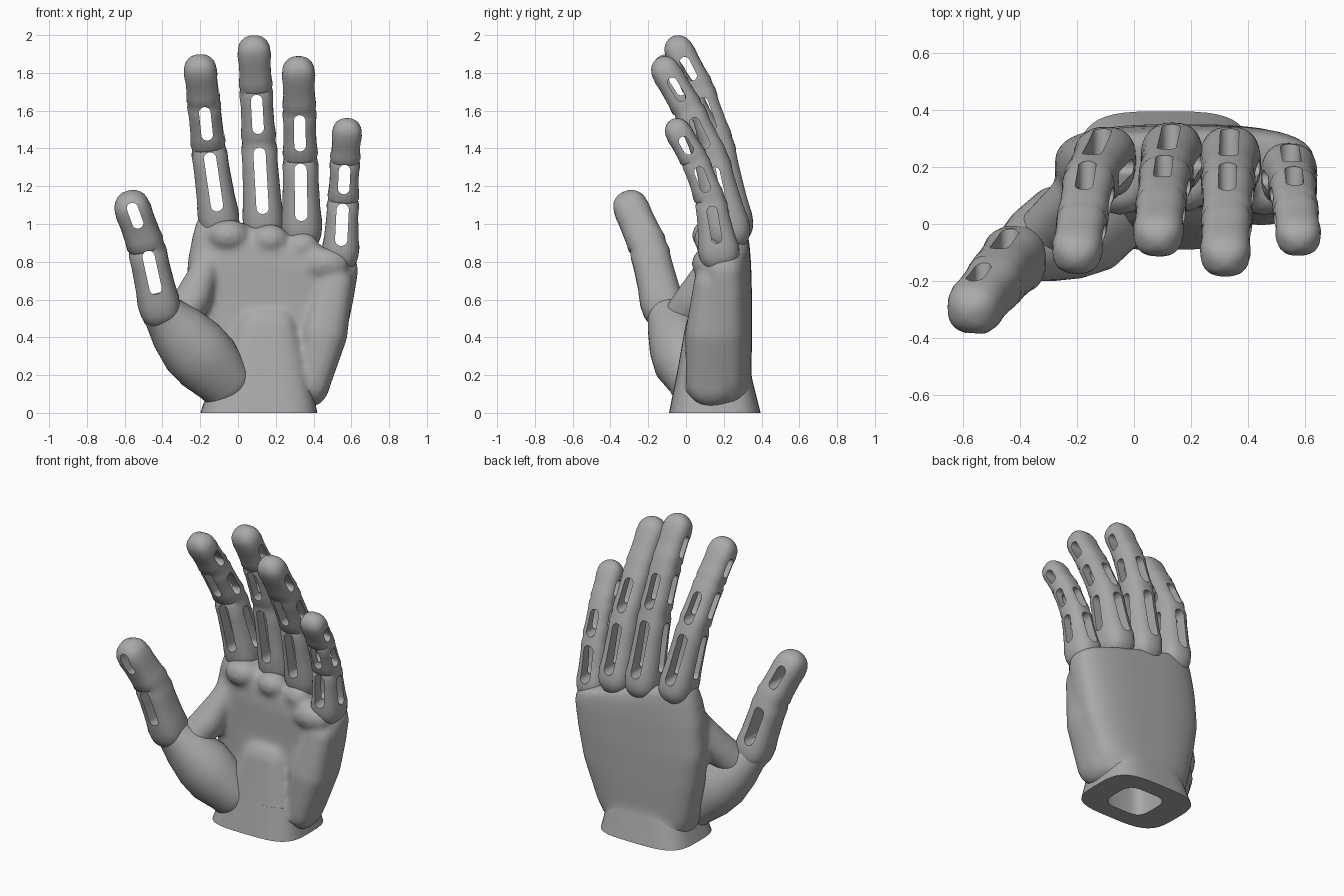
import bpy, bmesh, math
from mathutils import Vector, Matrix

cube = bpy.data.objects.get("Cube")
if cube:
    bpy.data.objects.remove(cube)

# One plain colour for the whole hand
grey = bpy.data.materials.new("matte grey")
grey.use_nodes = True
GREY = (0.4, 0.4, 0.4, 1)
grey.diffuse_color = GREY
grey.node_tree.nodes["Principled BSDF"].inputs["Base Color"].default_value = GREY

X, Y, Z = Vector((1, 0, 0)), Vector((0, 1, 0)), Vector((0, 0, 1))


def loft(bm, rings, power=2.5, count=32):
    """Skin superellipse rings given as (centre, side vector, depth vector)."""
    loops = []
    for c, s, d in rings:
        loop = []
        for i in range(count):
            a = math.tau * i / count
            ca, sa = math.cos(a), math.sin(a)
            u = math.copysign(abs(ca) ** (2 / power), ca)
            v = math.copysign(abs(sa) ** (2 / power), sa)
            loop.append(bm.verts.new(c + s * u + d * v))
        loops.append(loop)
    faces = [bm.faces.new(loops[0][::-1]), bm.faces.new(loops[-1])]
    for a, b in zip(loops, loops[1:]):
        for i in range(count):
            j = (i + 1) % count
            faces.append(bm.faces.new((a[i], a[j], b[j], b[i])))
    bmesh.ops.recalc_face_normals(bm, faces=faces)


def slabs(rows):
    """Level rings from (height, left, right, front, back, drop towards the left side)."""
    return [(Vector(((l + r) / 2, (f + b) / 2, z)), X * (r - l) / 2 - Z * drop, Y * (b - f) / 2)
            for z, l, r, f, b, drop in rows]


def tube(bm, stations, power=2.5):
    """Round-ended tube through stations of (point, half width, half depth)."""
    pts = [Vector(s[0]) for s in stations]
    rings = []
    last = len(pts) - 1
    for i, (_, w, d) in enumerate(stations):
        t = (pts[min(i + 1, last)] - pts[max(i - 1, 0)]).normalized()
        side = (X - t * t.x).normalized()
        deep = t.cross(side)
        ring = [(pts[i], side * w, deep * d)]
        if i in (0, last):
            cap, sign = max(w, d), (-1 if i == 0 else 1)
            ends = []
            for k in range(1, 8):
                a = math.pi / 2 * k / 7.2
                ends.append((pts[i] + t * sign * cap * math.sin(a),
                             side * w * math.cos(a), deep * d * math.cos(a)))
            ring = ends[::-1] + ring if i == 0 else ring + ends
        rings += ring
    loft(bm, rings, power)


def make(name, bm):
    mesh = bpy.data.meshes.new(name)
    bm.to_mesh(mesh)
    bm.free()
    ob = bpy.data.objects.new(name, mesh)
    bpy.context.collection.objects.link(ob)
    mesh.materials.append(grey)
    return ob


def finish(ob, cutters=(), angle=40):
    """Apply cutters and modifiers, then shade smooth with sharp edges kept."""
    for c in cutters:
        m = ob.modifiers.new("cut", "BOOLEAN")
        m.operation, m.solver, m.object = "DIFFERENCE", "EXACT", c
    bpy.context.view_layer.update()
    dg = bpy.context.evaluated_depsgraph_get()
    mesh = bpy.data.meshes.new_from_object(ob.evaluated_get(dg))
    ob.modifiers.clear()
    ob.data = mesh
    bpy.ops.object.select_all(action="DESELECT")
    ob.select_set(True)
    bpy.context.view_layer.objects.active = ob
    bpy.ops.object.shade_smooth_by_angle(angle=math.radians(angle))


def slot(a, b, mid, fraction, width, through):
    """Stadium-shaped cutter between two joints, going along 'through'."""
    a, b = Vector(a), Vector(b)
    u = b - a
    u -= through * u.dot(through)
    length = u.length * fraction
    u.normalize()
    v = through.cross(u)
    c, r = a.lerp(b, mid), width / 2
    bm = bmesh.new()
    loop = []
    for i in range(24):
        ang = math.tau * (i + 0.5) / 24
        off = math.copysign(length / 2 - r, math.cos(ang))
        loop.append(bm.verts.new(c - through * 0.25 + u * (off + r * math.cos(ang))
                                 + v * r * math.sin(ang)))
    face = bm.faces.new(loop)
    ext = bmesh.ops.extrude_face_region(bm, geom=[face])
    moved = [e for e in ext["geom"] if isinstance(e, bmesh.types.BMVert)]
    bmesh.ops.translate(bm, verts=moved, vec=through * 0.5)
    bmesh.ops.recalc_face_normals(bm, faces=bm.faces)
    ob = make("slot_cutter", bm)
    ob.hide_render = True
    return ob


def digit(name, joints, widths, depths, cuts):
    """Jointed finger with a slight waist at each joint."""
    st = []
    n = len(joints) - 1
    for i in range(n):
        a, b = Vector(joints[i]), Vector(joints[i + 1])
        for f in (0, 0.1, 0.3, 0.5, 0.7, 0.9):
            k = 0.96 if f == 0 and i else 1.03 if f in (0.1, 0.9) else 0.99
            st.append((a.lerp(b, f), k * (widths[i] + (widths[i + 1] - widths[i]) * f),
                       k * (depths[i] + (depths[i + 1] - depths[i]) * f)))
    st.append((joints[-1], widths[-1], depths[-1]))
    bm = bmesh.new()
    tube(bm, st, 2.5)
    ob = make(name, bm)
    cutters = [slot(joints[i], joints[i + 1], *rest) for i, *rest in cuts]
    finish(ob, cutters)
    for c in cutters:
        bpy.data.objects.remove(c)


# Four fingers: base, two joints and tip centre
fingers = {
    "index_finger": [(-.1, .22, 1.02), (-.157, .14, 1.41), (-.182, .01, 1.65), (-.2, -.095, 1.815)],
    "middle_finger": [(.135, .235, 1.0), (.11, .16, 1.44), (.095, .065, 1.72), (.085, -.035, 1.915)],
    "ring_finger": [(.337, .22, .97), (.33, .135, 1.35), (.325, .01, 1.61), (.32, -.105, 1.805)],
    "little_finger": [(.543, .175, .85), (.557, .128, 1.13), (.567, .045, 1.34), (.577, -.04, 1.485)],
}
for name, joints in fingers.items():
    k = 0.9 if name == "little_finger" else 1.0
    digit(name, joints, [.108 * k, .091 * k, .087 * k, .086 * k],
          [.122 * k, .09 * k, .082 * k, .077 * k],
          [(0, .52, .8, .066, Y), (0, .52, .7, .055, X),
           (1, .5, .74, .062, Y), (1, .5, .62, .055, X), (2, .52, .62, .052, X)])

# Thumb
thumb = [(-.415, -.12, .56), (-.485, -.2, .88), (-.56, -.292, 1.085)]
digit("thumb", thumb, [.11, .098, .094], [.115, .102, .094],
      [(0, .57, .72, .066, Y), (1, .8, .65, .06, Y)])

# Hollow for the wrist socket
bm = bmesh.new()
loft(bm, [(Vector((.12, .15, z)), X * .145, Y * .13) for z in (-.1, .3)], 4)
socket = make("socket_cutter", bm)
socket.hide_render = True

# Palm: lofted body, heel, pads and thumb web, fused and softened
cuff_rows = [(0, -.2, .42, -.09, .395, 0), (.1, -.165, .4, -.07, .37, 0),
             (.2, -.13, .38, -.05, .345, 0), (.48, .0, .31, .0, .3, 0),
             (.53, .03, .29, .025, .29, 0), (.56, .06, .27, .07, .28, 0)]
body_rows = [(.03, -.13, .38, .07, .30, 0), (.07, -.17, .43, .03, .33, 0),
             (.15, -.2, .475, .02, .345, 0), (.4, -.25, .57, .05, .35, 0),
             (.6, -.28, .612, .06, .35, 0), (.78, -.265, .637, .06, .345, .03),
             (.87, -.24, .63, .07, .338, .07), (.93, -.215, .61, .1, .325, .1),
             (.96, -.17, .53, .14, .29, .1)]
bm = bmesh.new()
loft(bm, slabs(body_rows), 2.9, 48)
loft(bm, slabs(cuff_rows[1:]), 3.6, 48)
tube(bm, [((.40, .13, .16), .09, .13), ((.45, .13, .42), .13, .135), ((.51, .14, .68), .1, .1)])
tube(bm, [((-.31, -.035, .49), .1, .1), ((-.24, .04, .6), .1, .1),
          ((-.185, .12, .73), .08, .09), ((-.15, .18, .84), .075, .08)], 2.2)
for centre, size in (((-.05, .12, .94), (.11, .09, .085)), ((.17, .12, .92), (.1, .08, .08)),
                     ((.34, .13, .88), (.09, .07, .08)), ((.46, .11, .79), (.13, .08, .085))):
    bmesh.ops.create_uvsphere(bm, u_segments=24, v_segments=12, radius=1,
                              matrix=Matrix.Translation(centre) @ Matrix.Diagonal((*size, 1)))
palm = make("palm", bm)
rm = palm.modifiers.new("fuse", "REMESH")
rm.mode, rm.voxel_size = "VOXEL", 0.016
sm = palm.modifiers.new("soften", "SMOOTH")
sm.factor, sm.iterations = 0.5, 12
finish(palm, [socket])

# Wrist cuff, running up into the palm
bm = bmesh.new()
loft(bm, slabs(cuff_rows[:3]), 3.6, 48)
finish(make("wrist_cuff", bm), [socket])

# Thumb muscle at the base of the palm
bm = bmesh.new()
tube(bm, [((-.08, .03, .175), .15, .13), ((-.16, -.005, .265), .178, .165),
          ((-.24, -.03, .35), .18, .165), ((-.33, -.07, .45), .15, .135),
          ((-.4, -.105, .53), .11, .1)], 2.1)
finish(make("thumb_muscle", bm), [socket])
bpy.data.objects.remove(socket)
